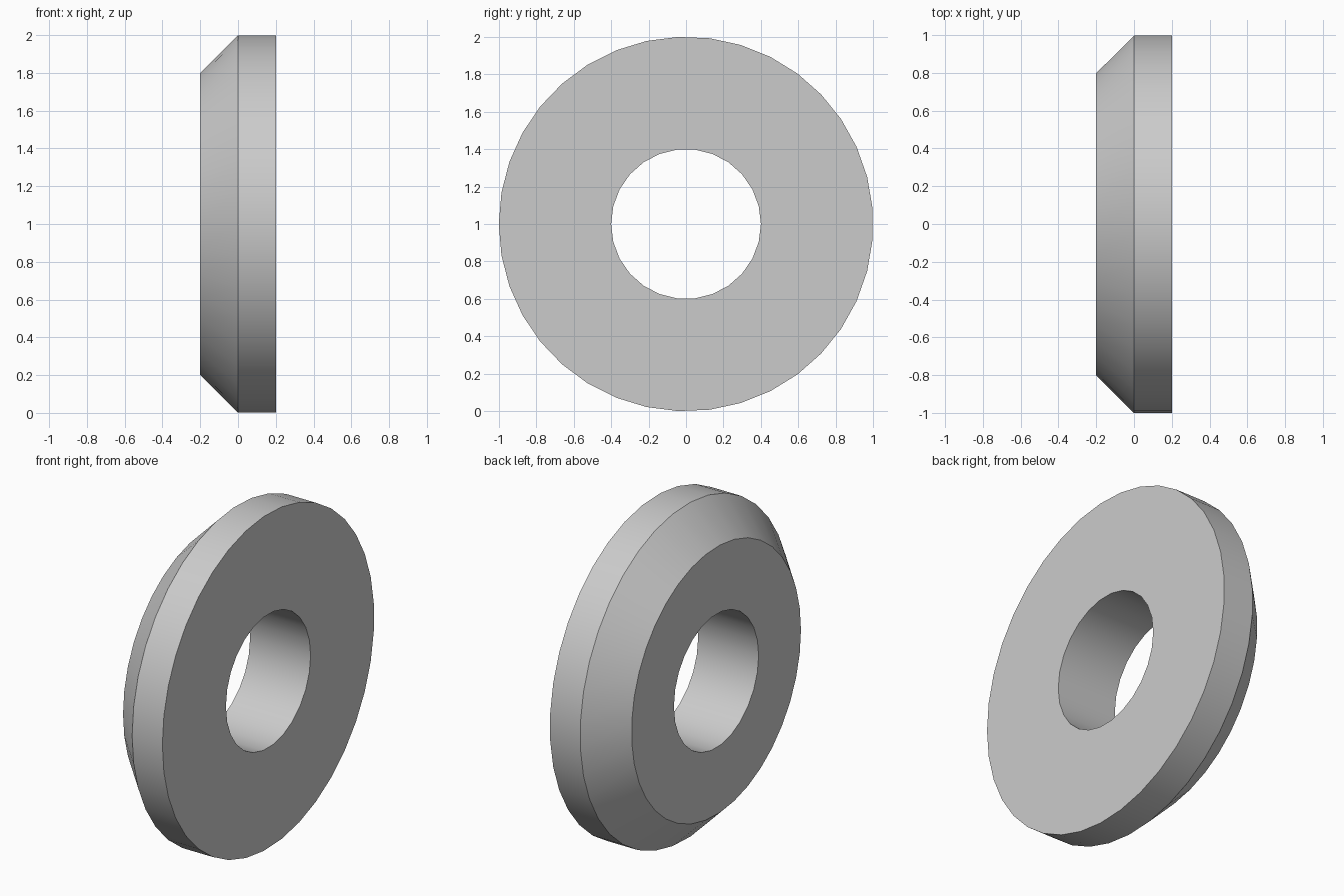
import bpy
import bmesh
from math import cos, sin, tau, radians

cube = bpy.data.objects.get("Cube")
if cube:
    bpy.data.objects.remove(cube)

OUTER_SIDES, BORE_SIDES = 37, 26
CENTRE_Z = 1.0

# Plain grey metal
grey = bpy.data.materials.new("grey_metal")
colour = (0.6, 0.6, 0.6, 1)
grey.diffuse_color = colour
grey.use_nodes = True
grey.node_tree.nodes["Principled BSDF"].inputs["Base Color"].default_value = colour

bm = bmesh.new()


def ring(x, radius, sides):
    """Circle of vertices around the x axis, starting at -y."""
    angles = [tau * i / sides for i in range(sides)]
    return [bm.verts.new((x, -radius * cos(a), CENTRE_Z + radius * sin(a)))
            for a in angles]


def loop_pairs(verts):
    return list(zip(verts, verts[1:] + verts[:1]))


def band(ring_a, ring_b):
    """Quads between two rings with the same number of sides."""
    for (a, b), (c, d) in zip(loop_pairs(ring_a), loop_pairs(ring_b)):
        bm.faces.new((a, b, d, c))


def flat_face(outer, bore):
    """Flat annulus between the outer rim and the bore."""
    edges = [bm.edges.get(p) for p in loop_pairs(outer) + loop_pairs(bore)]
    bmesh.ops.triangle_fill(bm, edges=edges, use_beauty=True, normal=(1, 0, 0))


# Chamfer, straight rim and bore
chamfer = ring(-0.2, 0.8, OUTER_SIDES)
shoulder = ring(0, 1, OUTER_SIDES)
rim = ring(0.2, 1, OUTER_SIDES)
bore_right, bore_left = (ring(x, 0.4, BORE_SIDES) for x in (-0.2, 0.2))
band(chamfer, shoulder)
band(shoulder, rim)
band(bore_right, bore_left)

# Flat ends
flat_face(chamfer, bore_right)
flat_face(rim, bore_left)
bmesh.ops.recalc_face_normals(bm, faces=bm.faces)

mesh = bpy.data.meshes.new("chamfered_washer")
bm.to_mesh(mesh)
bm.free()
mesh.materials.append(grey)
washer = bpy.data.objects.new("chamfered_washer", mesh)
bpy.context.collection.objects.link(washer)

# Smooth round surfaces, sharp rims
bpy.ops.object.select_all(action='DESELECT')
washer.select_set(True)
bpy.context.view_layer.objects.active = washer
bpy.ops.object.shade_smooth_by_angle(angle=radians(30))
